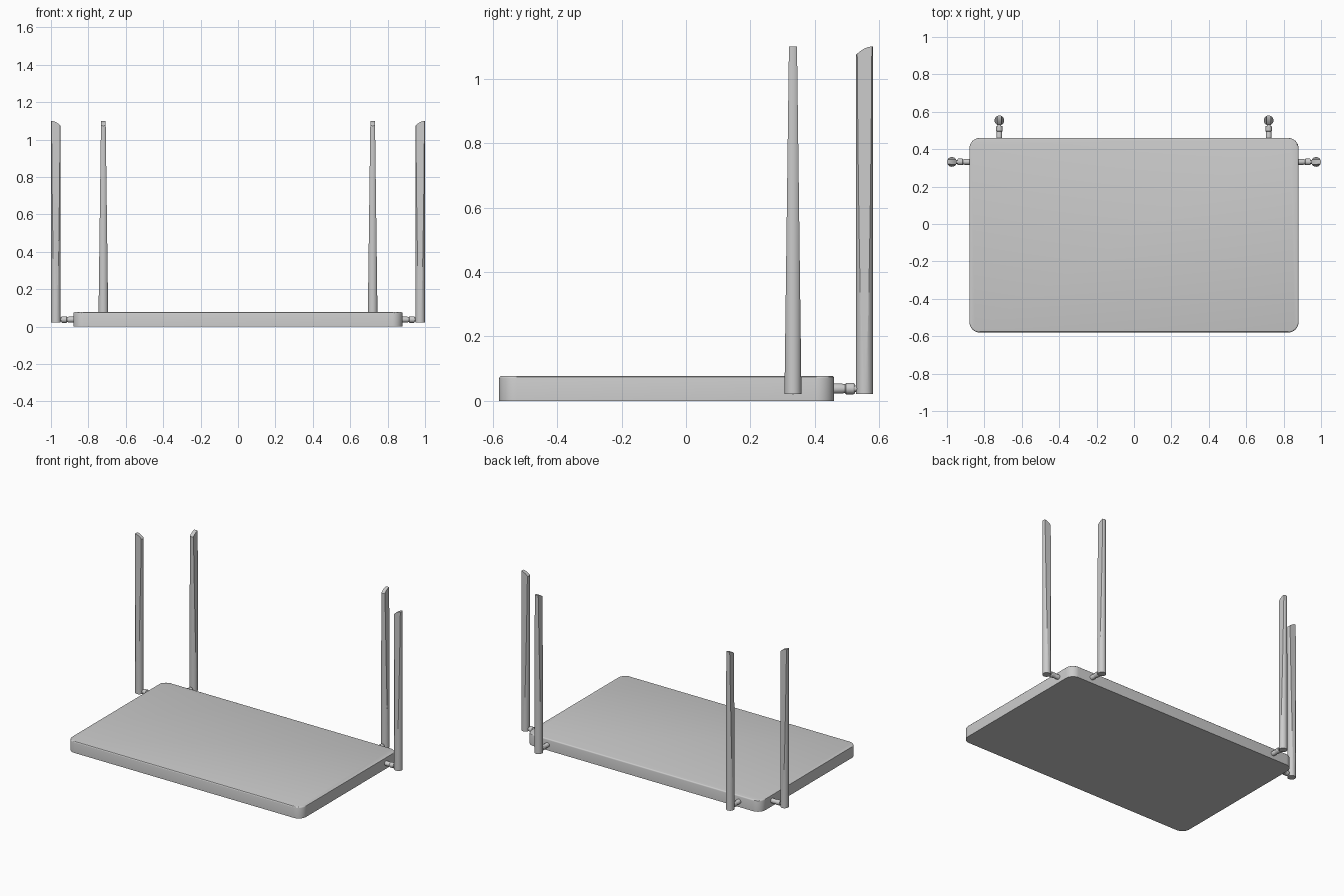
import bpy, bmesh, math
from mathutils import Matrix, Vector

if "Cube" in bpy.data.objects:
    bpy.data.objects.remove(bpy.data.objects["Cube"])


def finish(bm, name, mirror=False, angle=30):
    bmesh.ops.recalc_face_normals(bm, faces=bm.faces[:])
    me = bpy.data.meshes.new(name)
    bm.to_mesh(me)
    bm.free()
    ob = bpy.data.objects.new(name, me)
    bpy.context.collection.objects.link(ob)
    if mirror:
        ob.modifiers.new("mirror", 'MIRROR').use_axis[0] = True
    bpy.ops.object.select_all(action='DESELECT')
    ob.select_set(True)
    bpy.context.view_layer.objects.active = ob
    bpy.ops.object.shade_smooth_by_angle(angle=math.radians(angle))
    return ob


def cut(bm, point, normal):
    # slice off everything on the normal side and cap the hole
    bmesh.ops.bisect_plane(bm, geom=bm.verts[:] + bm.edges[:] + bm.faces[:], dist=1e-6,
                           plane_co=point, plane_no=normal, clear_outer=True)
    bmesh.ops.holes_fill(bm, edges=[e for e in bm.edges if e.is_boundary], sides=0)


def case():
    # flat slab with rounded corners and a softened top edge
    bm = bmesh.new()
    bmesh.ops.create_cube(bm, size=1, matrix=Matrix.Translation((0, -0.06, 0.039))
                          @ Matrix.Diagonal((1.76, 1.04, 0.078, 1)))
    upright = [e for e in bm.edges if abs(e.verts[0].co.z - e.verts[1].co.z) > 0.01]
    bmesh.ops.bevel(bm, geom=upright, offset=0.055, segments=8, profile=0.5, affect='EDGES')
    rim = [e for e in bm.edges if all(v.co.z > 0.077 for v in e.verts)]
    bmesh.ops.bevel(bm, geom=rim, offset=0.008, segments=3, profile=0.5, affect='EDGES')
    finish(bm, "router_case")


R, BOTTOM, TOP, PIVOT_Z = 0.026, 0.022, 1.10, 0.038


def antenna(name, place):
    # round rod, local +x points away from the case
    bm = bmesh.new()
    h = TOP + 0.01 - BOTTOM
    bmesh.ops.create_cone(bm, cap_ends=True, segments=40, radius1=R, radius2=R, depth=h,
                          matrix=Matrix.Translation((0, 0, BOTTOM + h / 2)))
    # two slanted flats thin it towards the top
    lean = (R - 0.0125) / (TOP - 0.05)
    for s in (-1, 1):
        cut(bm, Vector((0, s * R, 0.05)), Vector((0, s, lean)).normalized())
    # curved tip, low on the inner side
    for i in range(6):
        u = -R + 2 * R * i / 5
        t = (R - u) / (2 * R)
        slope = 0.026 * t / R
        cut(bm, Vector((u, 0, TOP - 0.026 * t * t)), Vector((-slope, 0, 1)).normalized())
    bm.transform(place)
    finish(bm, name, True, 20)


def joint(name, place):
    # turned hinge stub: (distance from case wall, radius)
    profile = [(-0.01, 0), (-0.01, 0.0155), (0.025, 0.0155), (0.029, 0.014), (0.034, 0.014),
               (0.037, 0.0175), (0.060, 0.0175), (0.064, 0.015), (0.064, 0.010),
               (0.09, 0.010), (0.09, 0)]
    bm = bmesh.new()
    vs = [bm.verts.new((x - 0.094, r, PIVOT_Z)) for x, r in profile]
    for v in vs:
        v.co.z = 0
    es = [bm.edges.new(p) for p in zip(vs, vs[1:])]
    bmesh.ops.spin(bm, geom=vs + es, cent=(0, 0, 0), axis=(1, 0, 0),
                   angle=math.tau, steps=28)
    bmesh.ops.remove_doubles(bm, verts=bm.verts[:], dist=1e-5)
    bm.transform(place @ Matrix.Translation((0, 0, PIVOT_Z)))
    finish(bm, name, True)


case()
spots = {
    "side": Matrix.Translation((0.974, 0.332, 0)),
    "rear": Matrix.Translation((0.72, 0.554, 0)) @ Matrix.Rotation(math.pi / 2, 4, 'Z'),
}
for key, place in spots.items():
    antenna(key + "_antennas", place)
    joint(key + "_antenna_joints", place)
